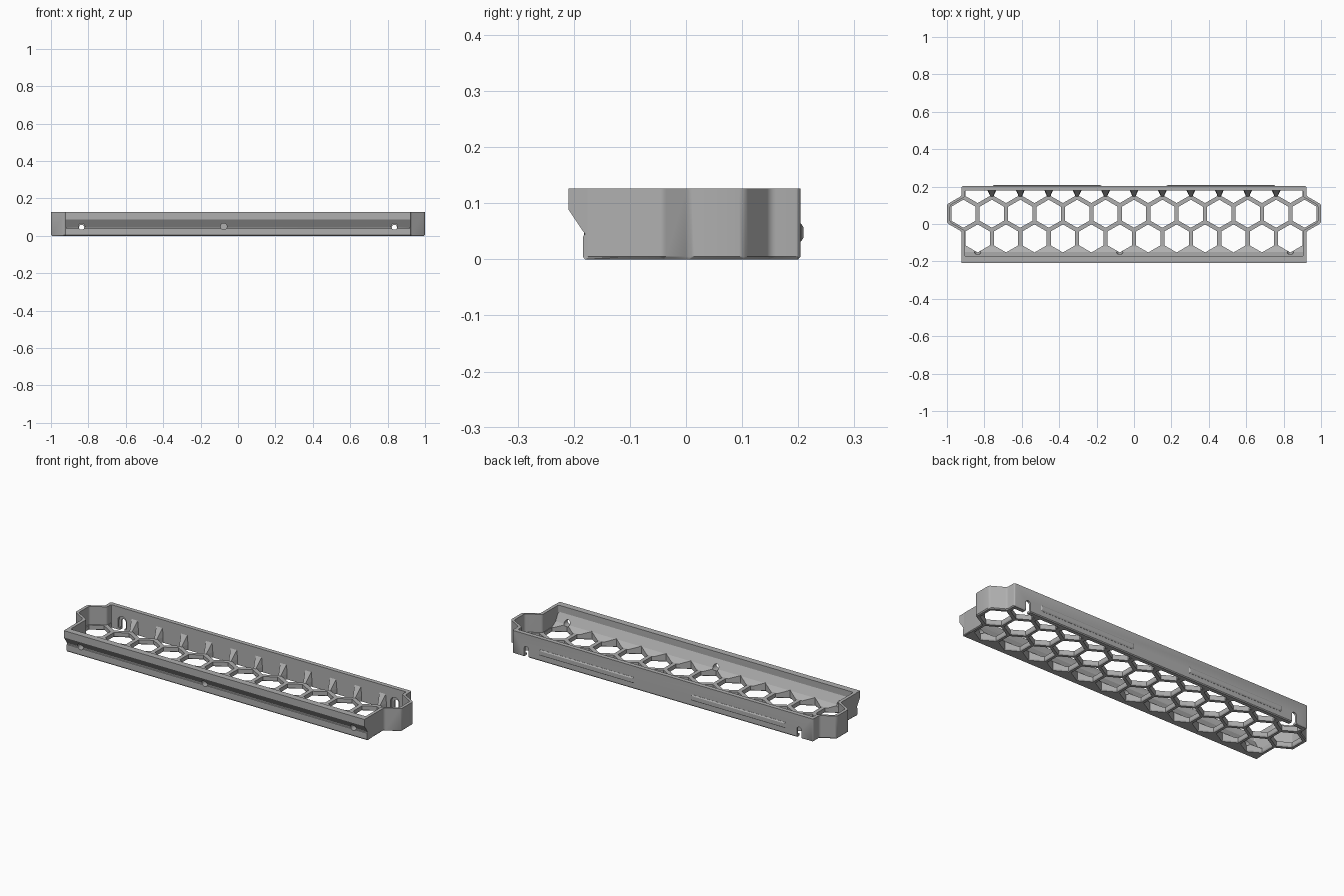
import bpy, bmesh, math

cube = bpy.data.objects.get("Cube")
if cube:
    bpy.data.objects.remove(cube, do_unlink=True)

gray = bpy.data.materials.new("plain gray")
gray.use_nodes = True
color = (0.43, 0.43, 0.43, 1)
gray.diffuse_color = color
gray.node_tree.nodes["Principled BSDF"].inputs["Base Color"].default_value = color

PITCH = 0.152            # distance between cell centres
CELL_R = 0.075           # corner radius of a cell opening
REAR_Y, FRONT_Y = 0.055, -0.077
BACK_IN, FRONT_IN = 0.18, -0.174
TOP, FLOOR = 0.126, 0.026


def to_object(name, bm):
    bmesh.ops.recalc_face_normals(bm, faces=bm.faces[:])
    mesh = bpy.data.meshes.new(name)
    bm.to_mesh(mesh)
    bm.free()
    mesh.materials.append(gray)
    obj = bpy.data.objects.new(name, mesh)
    bpy.context.collection.objects.link(obj)
    return obj


def loft(bm, rings):
    """Closed solid through a stack of equal-length point rings."""
    rows = [[bm.verts.new(p) for p in ring] for ring in rings]
    n = len(rows[0])
    for low, high in zip(rows, rows[1:]):
        for i in range(n):
            j = (i + 1) % n
            bm.faces.new((low[i], low[j], high[j], high[i]))
    bm.faces.new(rows[0][::-1])
    bm.faces.new(rows[-1])


def hull(bm, points):
    verts = [bm.verts.new(p) for p in points]
    bmesh.ops.convex_hull(bm, input=verts)


def at_z(points, z, sx=1, sy=1):
    return [(x * sx, y * sy, z) for x, y in points]


def round_uprights(bm, width):
    edges = [e for e in bm.edges
             if abs(e.verts[0].co.z - e.verts[1].co.z) > 0.08]
    bmesh.ops.bevel(bm, geom=edges, offset=width, segments=3, profile=0.5,
                    affect='EDGES', clamp_overlap=True)


def cut(obj, cutter):
    cutter.hide_render = True
    mod = obj.modifiers.new("cut", 'BOOLEAN')
    mod.operation = 'DIFFERENCE'
    mod.solver = 'EXACT'
    mod.object = cutter
    deps = bpy.context.evaluated_depsgraph_get()
    mesh = bpy.data.meshes.new_from_object(obj.evaluated_get(deps))
    obj.modifiers.clear()
    obj.data = mesh


def mirrored(half):
    return half + [(-x, y) for x, y in reversed(half)]


def tray_outline(side, bulge, front, back, reach):
    """Plan of the tray, with one end cell bulging out of each short side."""
    step = (bulge - side) * math.tan(math.radians(30))
    return mirrored([(side, front), (side, REAR_Y - reach - step),
                     (bulge, REAR_Y - reach), (bulge, REAR_Y + reach),
                     (side, REAR_Y + reach + step), (side, back)])


# Tray body with a chamfered bottom edge
outer = tray_outline(0.922, 1.0, -0.182, 0.204, 0.05)
bm = bmesh.new()
loft(bm, [at_z(outer, 0, 0.995, 0.98), at_z(outer, 0.005), at_z(outer, TOP)])
round_uprights(bm, 0.01)
tray = to_object("tray_body", bm)

inner = tray_outline(0.904, 0.983, FRONT_IN, BACK_IN, 0.045)
bm = bmesh.new()
loft(bm, [at_z(inner, FLOOR), at_z(inner, 0.2)])
round_uprights(bm, 0.008)
cavity = to_object("cavity_cutter", bm)
cut(tray, cavity)

# Front rail: overhanging lip outside, sloped fillet inside
rail_profile = [(-0.18, 0), (-0.184, 0.005), (-0.184, 0.04), (-0.18, 0.045),
                (-0.209, 0.088), (-0.209, TOP), (FRONT_IN, TOP),
                (FRONT_IN, 0.09), (-0.15, 0.045), (-0.118, FLOOR - 0.002),
                (-0.118, 0.004)]
bm = bmesh.new()
loft(bm, [[(x, y, z) for y, z in rail_profile] for x in (-0.921, 0.921)])
rail = to_object("front_rail", bm)

# Honeycomb openings: two full rows and a clipped row along the back wall
bm = bmesh.new()


def cell(cx, cy):
    def ring(radius, z):
        pts = []
        for i in range(6):
            a = math.radians(30 + 60 * i)
            pts.append((cx + radius * math.cos(a),
                        min(cy + radius * math.sin(a), BACK_IN), z))
        return pts
    loft(bm, [ring(CELL_R + 0.006, -0.002), ring(CELL_R, 0.006),
              ring(CELL_R, 0.2)])


def clipped_cell(cx):
    w = CELL_R * math.cos(math.radians(30))
    cy = 2 * REAR_Y - FRONT_Y
    pts = [(cx - w, BACK_IN), (cx - w, cy - CELL_R / 2), (cx, cy - CELL_R),
           (cx + w, cy - CELL_R / 2), (cx + w, BACK_IN)]
    loft(bm, [at_z(pts, -0.01), at_z(pts, 0.2)])


for k in range(-6, 7):
    cell(k * PITCH, REAR_Y)
for k in range(-6, 6):
    cell((k + 0.5) * PITCH, FRONT_Y)
    clipped_cell((k + 0.5) * PITCH)
cells = to_object("cell_cutter", bm)
cut(tray, cells)
cut(rail, cells)

# Screw holes through the front
bm = bmesh.new()
for x in (-5.5 * PITCH, -0.5 * PITCH, 5.5 * PITCH):
    circle = [(x + 0.017 * math.cos(a), 0.05 + 0.017 * math.sin(a))
              for a in (math.tau * i / 24 for i in range(24))]
    loft(bm, [[(px, y, pz) for px, pz in circle] for y in (-0.23, -0.12)])
holes = to_object("hole_cutter", bm)
cut(tray, holes)
cut(rail, holes)


# Arched hanging slots in the back wall, with a wider pocket inside
def arches(name, half, bottom, spring, y0, y1):
    bm = bmesh.new()
    for x in (-5.5 * PITCH, 5.5 * PITCH):
        arc = [(x + half * math.cos(a), spring + half * math.sin(a))
               for a in (math.pi * i / 12 for i in range(13))]
        pts = [(x - half, bottom), (x + half, bottom)] + arc
        loft(bm, [[(px, y, pz) for px, pz in pts] for y in (y0, y1)])
    return to_object(name, bm)


slots = arches("slot_cutter", 0.014, -0.01, 0.045, 0.16, 0.23)
pockets = arches("pocket_cutter", 0.027, 0.012, 0.05, 0.17, 0.193)
cut(tray, slots)
cut(tray, pockets)

# Gussets between the rear ribs and the back wall
bm = bmesh.new()
for k in range(-5, 6):
    x = k * PITCH
    hull(bm, [(x + s * w, y, z) for s in (-1, 1) for w, y, z in
              ((0.025, 0.183, 0.002), (0.025, 0.183, 0.03),
               (0.02, 0.183, 0.085), (0.007, 0.146, 0.002),
               (0.007, 0.146, FLOOR))])
to_object("back_gussets", bm)

# Raised snap ridges on the back
bm = bmesh.new()
for s in (-1, 1):
    hull(bm, [(s * x, y, z) for y, inset in ((0.2, 0), (0.205, 0), (0.209, 0.006))
              for x in (0.175 + inset, 0.755 - inset)
              for z in (0.032 + inset, 0.064 - inset)])
to_object("back_ridges", bm)

for cutter in (cavity, cells, holes, slots, pockets):
    bpy.data.objects.remove(cutter, do_unlink=True)

# Soft shading on rounded corners only
bpy.ops.object.select_all(action='DESELECT')
for obj in (tray, rail):
    obj.select_set(True)
bpy.context.view_layer.objects.active = tray
bpy.ops.object.shade_smooth_by_angle(angle=math.radians(28))
